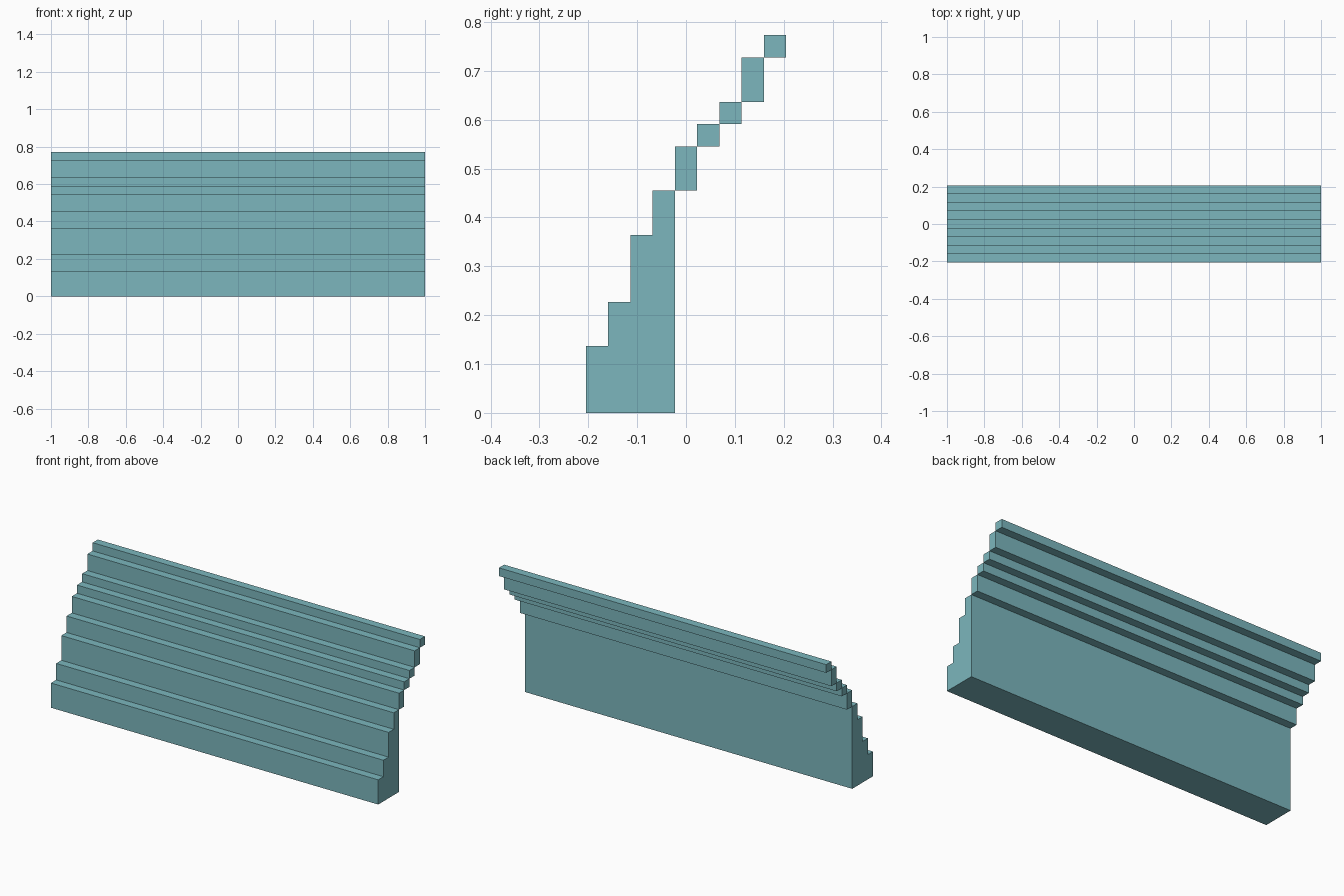
import bpy, bmesh

cube = bpy.data.objects.get("Cube")
if cube:
    bpy.data.objects.remove(cube)

U = 2 / 44           # module: one step depth
HALF_LENGTH = 1.0
FRONT = -4.5 * U     # front edge of the lowest step

teal = bpy.data.materials.new("muted_teal")
teal.use_nodes = True
colour = (0.20, 0.47, 0.51, 1)
teal.diffuse_color = colour
teal.node_tree.nodes["Principled BSDF"].inputs["Base Color"].default_value = colour


def extrude_profile(name, profile):
    """Extrude a (depth, height) outline, in modules, along the full length."""
    bm = bmesh.new()
    face = bm.faces.new([bm.verts.new((-HALF_LENGTH, FRONT + y * U, z * U))
                         for y, z in profile])
    result = bmesh.ops.extrude_face_region(bm, geom=[face])
    moved = [v for v in result["geom"] if isinstance(v, bmesh.types.BMVert)]
    bmesh.ops.translate(bm, verts=moved, vec=(2 * HALF_LENGTH, 0, 0))
    bmesh.ops.recalc_face_normals(bm, faces=bm.faces)
    mesh = bpy.data.meshes.new(name)
    bm.to_mesh(mesh)
    bm.free()
    mesh.materials.append(teal)
    obj = bpy.data.objects.new(name, mesh)
    bpy.context.collection.objects.link(obj)
    return obj


# Solid stepped base with a flat back
base_tops = [3, 5, 8, 10]
outline = [(0, 0)]
for i, top in enumerate(base_tops):
    outline += [(i, top), (i + 1, top)]
outline.append((len(base_tops), 0))
extrude_profile("stepped_base", outline)

# Upper courses, each set one module further back and resting edge to edge
course_levels = [10, 12, 13, 14, 16, 17]
for i, (low, high) in enumerate(zip(course_levels, course_levels[1:])):
    y = len(base_tops) + i
    extrude_profile(f"upper_course_{i + 1}",
                    [(y, low), (y, high), (y + 1, high), (y + 1, low)])
